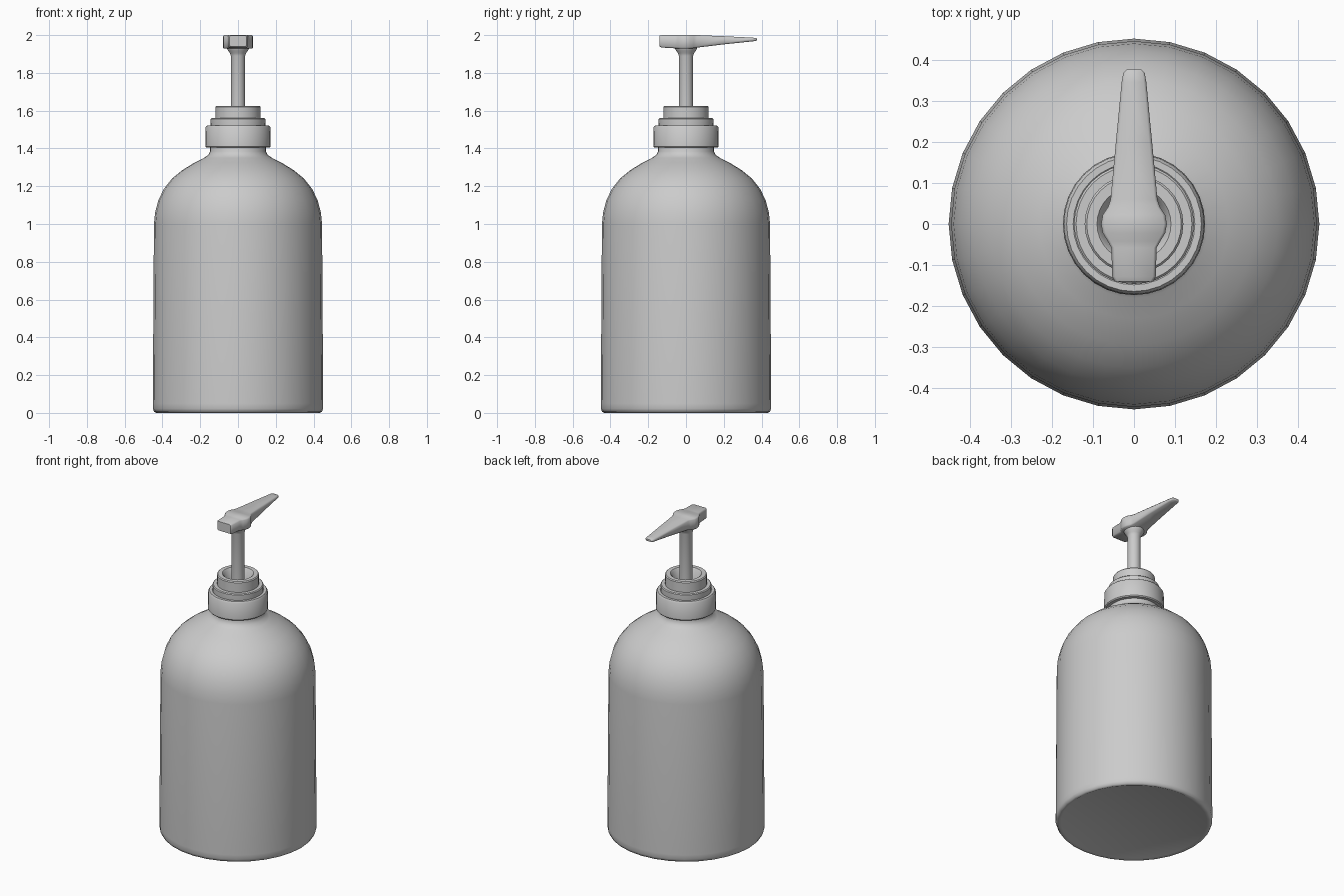
import bpy, bmesh, math

SIDES = 32


def finish(name, bm, angle=35):
    bmesh.ops.remove_doubles(bm, verts=bm.verts, dist=1e-5)
    bmesh.ops.recalc_face_normals(bm, faces=bm.faces)
    mesh = bpy.data.meshes.new(name)
    bm.to_mesh(mesh)
    bm.free()
    obj = bpy.data.objects.new(name, mesh)
    bpy.context.collection.objects.link(obj)
    bpy.ops.object.select_all(action='DESELECT')
    obj.select_set(True)
    bpy.context.view_layer.objects.active = obj
    bpy.ops.object.shade_smooth_by_angle(angle=math.radians(angle))
    return obj


def lathe(name, profile, sides=SIDES, angle=35):
    """Spin (radius, z) points round z; points at radius 0 close the ends."""
    bm = bmesh.new()
    verts = [bm.verts.new((r, 0, z)) for r, z in profile]
    edges = [bm.edges.new(pair) for pair in zip(verts, verts[1:])]
    bmesh.ops.spin(bm, geom=verts + edges, cent=(0, 0, 0), axis=(0, 0, 1),
                   angle=math.tau, steps=sides, use_merge=True)
    return finish(name, bm, angle)


# Bottle: slightly tapered body, domed shoulder, neck hidden in the collar
lathe("bottle", [
    (0, 0.005), (0.42, 0.005), (0.432, 0.0), (0.444, 0.006), (0.451, 0.022),
    (0.451, 0.05), (0.445, 1.0), (0.439, 1.06), (0.422, 1.125), (0.393, 1.185),
    (0.35, 1.24), (0.295, 1.285), (0.23, 1.325), (0.18, 1.35), (0.158, 1.365),
    (0.148, 1.385), (0.147, 1.47), (0, 1.47)], angle=50)

# Screw collar with a rounded upper lip
lathe("collar", [
    (0.14, 1.404), (0.168, 1.404), (0.173, 1.41), (0.171, 1.512),
    (0.164, 1.522), (0.148, 1.522), (0.14, 1.515), (0.14, 1.404)])

# Stepped pump housing with a recessed mouth
lathe("pump_housing", [
    (0, 1.48), (0.142, 1.48), (0.146, 1.535), (0.146, 1.555), (0.141, 1.56),
    (0.12, 1.56), (0.12, 1.62), (0.115, 1.626), (0.09, 1.626), (0.083, 1.618),
    (0.065, 1.56), (0, 1.56)])

# Plunger stem flaring up to the head
lathe("stem", [
    (0, 1.55), (0.038, 1.55), (0.038, 1.89), (0.043, 1.905), (0.053, 1.918),
    (0.06, 1.935), (0.06, 1.96), (0, 1.96)], sides=24, angle=50)

# Pump head: (y, half width, bottom, top) sections, round boss in the middle
sections = [
    (-0.14, 0.046, 1.94, 1.997), (-0.128, 0.053, 1.934, 2.0),
    (-0.058, 0.055, 1.93, 2.0), (-0.042, 0.064, 1.929, 2.0),
    (-0.022, 0.076, 1.928, 2.0), (0.0, 0.08, 1.928, 2.0),
    (0.022, 0.076, 1.929, 2.0), (0.042, 0.063, 1.931, 2.0),
    (0.06, 0.057, 1.934, 2.0), (0.2, 0.044, 1.951, 1.994),
    (0.345, 0.03, 1.966, 1.987), (0.368, 0.026, 1.969, 1.985),
    (0.376, 0.018, 1.972, 1.983)]
bm = bmesh.new()
rings = []
for y, w, lo, hi in sections:
    c = min(0.007, (hi - lo) * 0.3)
    half = [(w - c, lo), (w, lo + c), (w, hi - c), (w - c, hi)]
    loop = half + [(-x, z) for x, z in reversed(half)]
    rings.append([bm.verts.new((x, y, z)) for x, z in loop])
for a, b in zip(rings, rings[1:]):
    for i in range(8):
        j = (i + 1) % 8
        bm.faces.new((a[i], a[j], b[j], b[i]))
bm.faces.new(rings[0])
bm.faces.new(rings[-1])
finish("pump_head", bm, 50)
